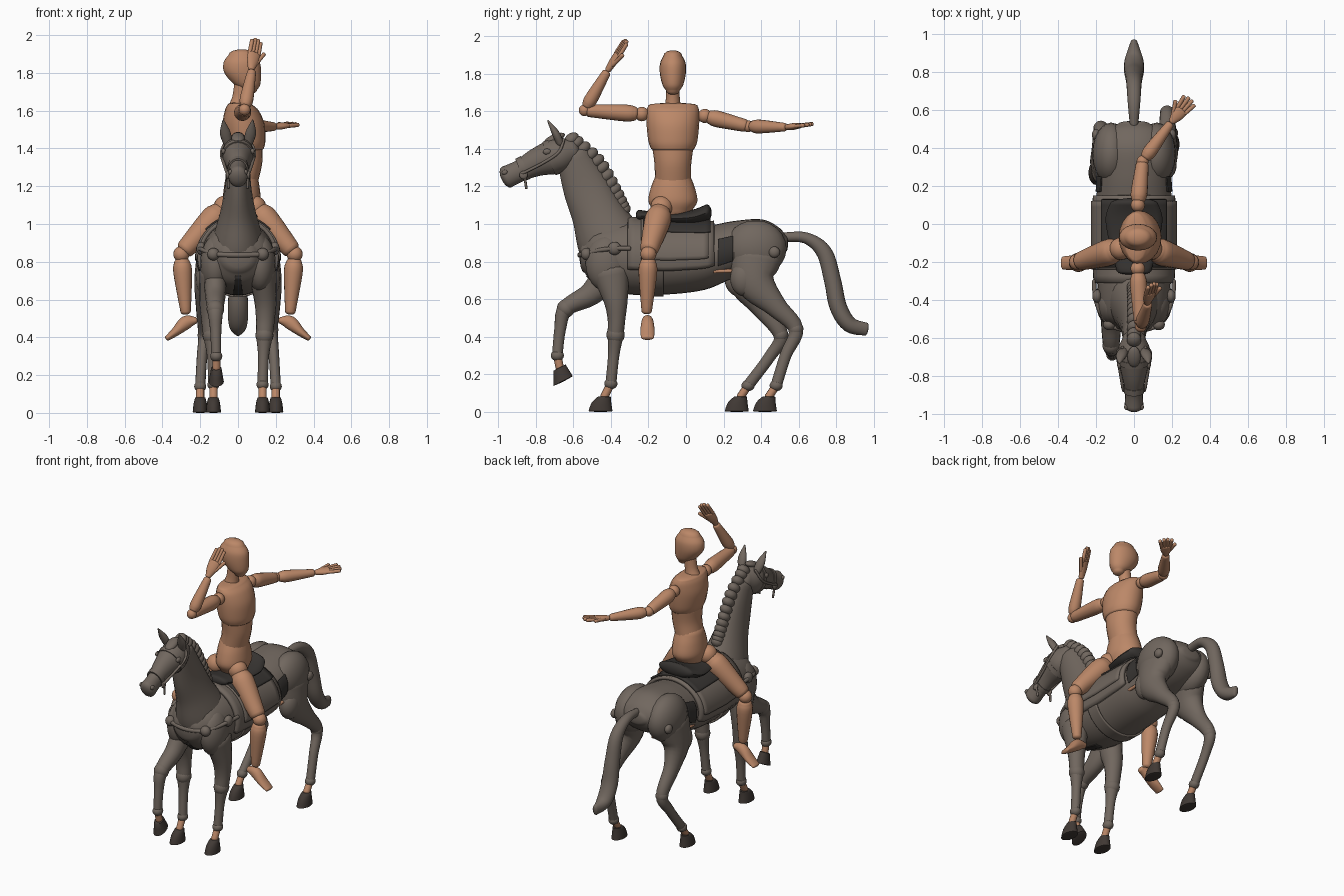
import bpy, bmesh, math
from mathutils import Vector, Matrix

if bpy.data.objects.get("Cube"):
    bpy.data.objects.remove(bpy.data.objects["Cube"])


def material(name, *rgb):
    m = bpy.data.materials.new(name)
    m.use_nodes = True
    m.diffuse_color = (*rgb, 1)
    m.node_tree.nodes["Principled BSDF"].inputs["Base Color"].default_value = (*rgb, 1)
    return m


WOOD = material("tan wood", .5, .245, .138)
HORSE = material("grey brown", .165, .136, .114)
DARK = material("dark leather", .038, .034, .031)
HOOF = material("hoof brown", .052, .041, .035)
X, Y, Z = Vector((1, 0, 0)), Vector((0, 1, 0)), Vector((0, 0, 1))


def finish(name, bm, mat):
    bmesh.ops.recalc_face_normals(bm, faces=bm.faces)
    me = bpy.data.meshes.new(name)
    bm.to_mesh(me)
    bm.free()
    me.materials.append(mat)
    me.shade_smooth()
    me.set_sharp_from_angle(angle=math.radians(45))
    ob = bpy.data.objects.new(name, me)
    bpy.context.collection.objects.link(ob)
    return ob


def spline(rows, steps=5):
    """Catmull-Rom through rows of numbers."""
    rows = [Vector(r) for r in rows]
    ext = [rows[0]] + rows + [rows[-1]]
    out = []
    for a, b, c, d in zip(ext, ext[1:], ext[2:], ext[3:]):
        for k in range(steps):
            t = k / steps
            out.append(b + (c - a) * (t / 2) + (a * 2 - b * 5 + c * 4 - d) * (t * t / 2)
                       + (b * 3 - a - c * 3 + d) * (t ** 3 / 2))
    return out + [rows[-1]]


def dome(ring, outward, bulge):
    """Shrinking sections that round off one end."""
    c, t, a, b = ring
    ahead = t if t.dot(outward) > 0 else -t
    return [(c + ahead * (k * min(a, b) * bulge), t, a * math.sqrt(1 - k * k), b * math.sqrt(1 - k * k))
            for k in (.4, .75, .96)]


def loft(name, rows, mat, side=X, axis=None, bulge=.6, sides=20, steps=5):
    """Elliptic sections (x, y, z, half side, half depth) with domed ends."""
    pts = spline(rows, steps)
    rings = []
    for i, p in enumerate(pts):
        t = axis or (pts[min(i + 1, len(pts) - 1)].xyz - pts[max(i - 1, 0)].xyz).normalized()
        rings.append((p.xyz, t, p[3], p[4]))
    if bulge:
        start = dome(rings[0], pts[0].xyz - pts[1].xyz, bulge)
        rings = start[::-1] + rings + dome(rings[-1], pts[-1].xyz - pts[-2].xyz, bulge)
    bm = bmesh.new()
    loops = []
    for c, t, a, b in rings:
        s = (side - t * side.dot(t)).normalized()
        u = t.cross(s)
        angles = [math.tau * k / sides for k in range(sides)]
        loops.append([bm.verts.new(c + s * (a * math.cos(g)) + u * (b * math.sin(g))) for g in angles])
    for p, q in zip(loops, loops[1:]):
        for k in range(sides):
            bm.faces.new((p[k], p[k - 1], q[k - 1], q[k]))
    bm.faces.new(loops[0])
    bm.faces.new(loops[-1])
    return finish(name, bm, mat)


def ball(name, centre, size, mat, tilt=0):
    bm = bmesh.new()
    m = Matrix.Translation(centre) @ Matrix.Rotation(tilt, 4, "X") @ Matrix.Diagonal((*size, 1))
    bmesh.ops.create_uvsphere(bm, u_segments=20, v_segments=12, radius=1, matrix=m)
    return finish(name, bm, mat)


def rod(name, points, r, mat):
    return loft(name, [(*p, r, r) for p in points], mat, sides=10, side=Vector((.9, .3, .2)))


# Horse barrel: (y, belly, back, half width)
BARREL = [(-.54, .74, .92, .10), (-.47, .67, .99, .17), (-.3, .625, 1.02, .195), (-.1, .625, 1.0, .2),
          (.1, .65, .99, .2), (.25, .71, 1.015, .19), (.4, .75, 1.025, .19), (.49, .8, .985, .15), (.53, .85, .94, .08)]
loft("horse_body", [(0, y, (lo + hi) / 2, w, (hi - lo) / 2) for y, lo, hi, w in BARREL],
     HORSE, axis=Y, sides=32, bulge=.3)


def drape(name, y0, y1, a0, a1, gap, mat, thick=.012):
    """Sheet lying on the barrel between two angles from the top."""
    bm = bmesh.new()
    grid = []
    for i in range(13):
        y = y0 + (y1 - y0) * i / 12
        p, q = next((p, q) for p, q in zip(BARREL, BARREL[1:]) if y <= q[0])
        f = (y - p[0]) / (q[0] - p[0])
        lo, hi, w = (p[k] + (q[k] - p[k]) * f for k in (1, 2, 3))
        row = []
        for j in range(33):
            g = math.radians(a0 + (a1 - a0) * j / 32)
            row.append(bm.verts.new(((w + gap) * math.sin(g), y,
                                     (lo + hi) / 2 + ((hi - lo) / 2 + gap) * math.cos(g))))
        grid.append(row)
    for p, q in zip(grid, grid[1:]):
        for j in range(32):
            bm.faces.new((p[j], p[j + 1], q[j + 1], q[j]))
    ob = finish(name, bm, mat)
    mod = ob.modifiers.new("thickness", "SOLIDIFY")
    mod.thickness, mod.offset = thick, 0


# Saddle and straps
drape("saddle_blanket", -.31, .15, -108, 108, .01, HORSE, .02)
drape("saddle_flaps", -.24, .12, -92, 92, .022, HORSE)
drape("saddle_skirt", -.23, .13, -48, 48, .03, DARK)
drape("girth_strap", -.2, -.12, 80, 280, .006, HORSE)
drape("chest_gap", -.53, -.33, 173, 187, .006, DARK, .008)
loft("saddle_seat", [(0, -.25, 1.045, .09, .03), (0, -.1, 1.03, .13, .03), (0, .03, 1.035, .15, .04),
                     (0, .11, 1.06, .125, .045)], DARK, axis=Y)
rod("breast_bar", [(-.13, -.535, .84), (0, -.565, .835), (.13, -.535, .84)], .014, HORSE)
for s, label in ((1, "left"), (-1, "right")):
    drape(label + "_flank_gap", .17, .25, 62 * s, 112 * s, .003, DARK, .008)
    rod(label + "_flank_peg", [(.162 * s, .15, .748), (.162 * s, .24, .75)], .01, WOOD)
    ball(label + "_breast_disc", (.13 * s, -.53, .84), (.033, .03, .033), HORSE)
    ball(label + "_shoulder_disc", (.195 * s, -.38, .87), (.025, .035, .035), HORSE)
    ball(label + "_hip_disc", (.2 * s, .47, .85), (.022, .03, .03), HORSE)
    ball(label + "_shoulder_muscle", (.12 * s, -.42, .79), (.08, .115, .15), HORSE)
    ball(label + "_haunch", (.12 * s, .37, .87), (.1, .165, .15), HORSE)
    rod(label + "_breast_strap", [(.13 * s, -.53, .84), (.18 * s, -.46, .86), (.205 * s, -.38, .87),
                                  (.21 * s, -.3, .87)], .012, HORSE)

# Neck, mane and head
loft("horse_neck", [(0, -.36, .84, .15, .18), (0, -.41, .92, .135, .175), (0, -.472, 1.06, .095, .14),
                    (0, -.535, 1.2, .07, .122), (0, -.6, 1.36, .06, .09)], HORSE)
loft("horse_head", [(0, -.6, 1.39, .06, .065), (0, -.68, 1.365, .088, .095), (0, -.79, 1.33, .066, .076),
                    (0, -.88, 1.285, .047, .058), (0, -.955, 1.25, .05, .06)], HORSE)
crest = spline([(0, -.61, 1.45), (0, -.475, 1.335), (0, -.385, 1.18), (0, -.335, 1.07)], 4)
for i, p in enumerate(crest):
    ball("mane_lock_%d" % i, p, (.038, .045, .032), HORSE, .7)
ball("forelock", (0, -.7, 1.455), (.035, .06, .022), HORSE, .4)
for s, label in ((1, "left"), (-1, "right")):
    loft(label + "_ear", [(.055 * s, -.67, 1.43, .024, .02), (.068 * s, -.695, 1.485, .028, .02),
                          (.078 * s, -.735, 1.55, .004, .004)], HORSE, sides=12)
    ball(label + "_eye", (.077 * s, -.74, 1.385), (.012, .022, .016), HORSE)
    ball(label + "_nostril", (.04 * s, -.965, 1.275), (.012, .016, .014), HORSE)
    ball(label + "_bit_ring", (.055 * s, -.865, 1.26), (.01, .022, .022), HORSE)
    rod(label + "_cheek_strap", [(.058 * s, -.87, 1.27), (.075 * s, -.77, 1.32), (.088 * s, -.68, 1.38),
                                 (.06 * s, -.65, 1.45)], .008, HORSE)
    rod(label + "_bit_drop", [(.055 * s, -.86, 1.26), (.05 * s, -.85, 1.19)], .007, HORSE)
for name, y, z, a, b in (("noseband", -.855, 1.3, .056, .066), ("browband", -.7, 1.36, .089, .097)):
    loft(name, [(0, y, z, a, b), (0, y - .03, z - .012, a - .002, b - .002)], HORSE, bulge=0)

# Tail
loft("tail", [(0, .52, .93, .022, .025), (0, .64, .925, .033, .03), (0, .735, .85, .04, .042),
              (0, .78, .7, .047, .045), (0, .81, .56, .053, .046), (0, .87, .465, .048, .042),
              (0, .96, .44, .018, .034)], HORSE)


# Horse legs
def leg(name, rows, hoof, knee, axis=Z):
    loft(name, rows, HORSE, sides=16)
    x, y, z = rows[-1][:3]
    ball(name + "_joint", rows[knee][:3], [rows[knee][3] * k for k in (1.08, 1.1, 1.15)], HORSE)
    ball(name + "_fetlock", (x, y, z), (.032, .035, .03), HORSE)
    rod(name + "_pastern", [(x, y, z), hoof[0][:3]], .022, WOOD)
    loft(name + "_hoof", hoof, HOOF, axis=axis, bulge=.1, steps=2)


def ground_hoof(x, y):
    return [(x, y + .02, .08, .027, .035), (x, y + .005, .05, .035, .052), (x, y, .004, .04, .064)]


for s, label in ((1, "left"), (-1, "right")):
    leg(label + "_front_leg", [(.13 * s, -.4, .74, .075, .1), (.145 * s, -.375, .6, .06, .066),
                               (.145 * s, -.37, .5, .05, .048), (.14 * s, -.375, .41, .044, .042),
                               (.135 * s, -.385, .3, .029, .03), (.13 * s, -.4, .15, .028, .029)],
        ground_hoof(.13 * s, -.455), 3)
    # Hind leg pair: the right one steps further forward
    step = 0 if s > 0 else 1
    hock, hoof_y = .585 - .08 * step, .42 - .15 * step
    leg(label + "_hind_leg", [(.135 * s, .37 - .03 * step, .82, .085, .14), (.16 * s, .37 - .04 * step, .69, .072, .105),
                              (.175 * s, .48 - .08 * step, .56, .048, .058), (.175 * s, hock, .44 - .03 * step, .036, .04),
                              (.19 * s, hock - .055, .3, .028, .031), (.2 * s, hoof_y + .06, .14, .027, .03)],
        ground_hoof(.2 * s, hoof_y), 3)
    ball(label + "_stifle", (.165 * s, .31 - .03 * step, .71), (.06, .075, .095), HORSE)
leg("raised_front_leg", [(-.12, -.42, .72, .06, .085), (-.12, -.51, .625, .055, .062), (-.12, -.64, .55, .043, .043),
                         (-.118, -.67, .44, .03, .031), (-.115, -.685, .3, .026, .028)],
    [(-.115, -.672, .235, .028, .036), (-.115, -.655, .165, .04, .058)], 2, Vector((0, .45, -.89)))

# Rider: torso and head turned towards the left side
RX, RY = .02, -.07
loft("rider_pelvis", [(RX, RY, 1.07, .1, .085), (RX, RY, 1.12, .13, .1), (RX, RY, 1.19, .118, .095),
                      (RX, RY, 1.25, .095, .085)], WOOD, side=Y, axis=Z)
loft("rider_waist", [(RX, RY, 1.22, .095, .085), (RX + .02, RY, 1.32, .098, .088), (RX + .02, RY, 1.41, .11, .09)],
     WOOD, side=Y, axis=Z)
loft("rider_chest", [(RX + .025, RY, 1.4, .115, .092), (RX + .02, RY, 1.44, .13, .105), (RX + .01, RY, 1.53, .14, .11),
                     (RX, RY, 1.6, .14, .09), (RX - .01, RY, 1.632, .13, .065)], WOOD, side=Y, axis=Z, bulge=.2)
loft("rider_neck", [(RX - .02, RY, 1.62, .045, .05), (RX - .01, RY, 1.67, .037, .04), (RX, RY, 1.74, .037, .04)],
     WOOD, side=Y)
loft("rider_head", [(RX + .045, RY, 1.71, .036, .036), (RX + .028, RY, 1.74, .055, .07), (RX + .005, RY, 1.8, .069, .097),
                    (RX, RY, 1.855, .068, .096), (RX, RY, 1.895, .05, .07)], WOOD, side=Y, axis=Z)


def limb(name, a, b, r0, r1):
    a, b = Vector(a), Vector(b)
    rows = [(*a.lerp(b, f), r, r) for f, r in ((.13, r0 * .85), (.3, r0), (.92, r1))]
    loft(name, rows, WOOD, side=Vector((.7, .2, .6)), sides=16)
    ball(name + "_joint", a, (r0 * .85,) * 3, WOOD)


def hand(name, wrist, tip, across, fan):
    """Flat palm, four fingers and a thumb."""
    w, t = Vector(wrist), Vector(tip)
    across = Vector(across).normalized()
    mid = w.lerp(t, .5)
    loft(name + "_palm", [(*w, .018, .016), (*w.lerp(t, .25), .032, .018), (*mid, .036, .015)], WOOD, side=across)
    for i in range(4):
        k = (i - 1.5) / 1.5
        end = w.lerp(t, 1 - .1 * abs(k)) + across * (fan * k)
        rod("%s_finger_%d" % (name, i), [mid + across * (.026 * k), end], .011, WOOD)
    rod(name + "_thumb", [w.lerp(t, .2) + across * .02, w.lerp(t, .6) + across * .055], .011, WOOD)


# Arms: one raised ahead, one stretched back
limb("raised_upper_arm", (.02, -.235, 1.585), (.035, -.54, 1.605), .045, .034)
limb("raised_forearm", (.035, -.54, 1.605), (.075, -.415, 1.82), .036, .024)
hand("raised_hand", (.07, -.415, 1.82), (.1, -.315, 1.98), (.85, .3, -.3), .025)
limb("stretched_upper_arm", (.02, .1, 1.575), (.045, .33, 1.52), .044, .034)
limb("stretched_forearm", (.045, .33, 1.52), (.2, .54, 1.515), .037, .023)
hand("stretched_hand", (.2, .54, 1.515), (.3, .66, 1.53), (-.7, .6, .1), .036)

# Legs astride the saddle
for s, label in ((1, "left"), (-1, "right")):
    limb(label + "_thigh", (.08 * s + .01, -.13, 1.09), (.295 * s, -.2, .85), .07, .05)
    limb(label + "_shin", (.3 * s, -.2, .84), (.275 * s, -.21, .51), .05, .028)
    loft(label + "_foot", [(.225 * s, -.205, .49, .022, .018), (.275 * s, -.205, .478, .032, .036),
                           (.33 * s, -.205, .43, .038, .024), (.375 * s, -.205, .395, .034, .014)], WOOD, side=Y)
